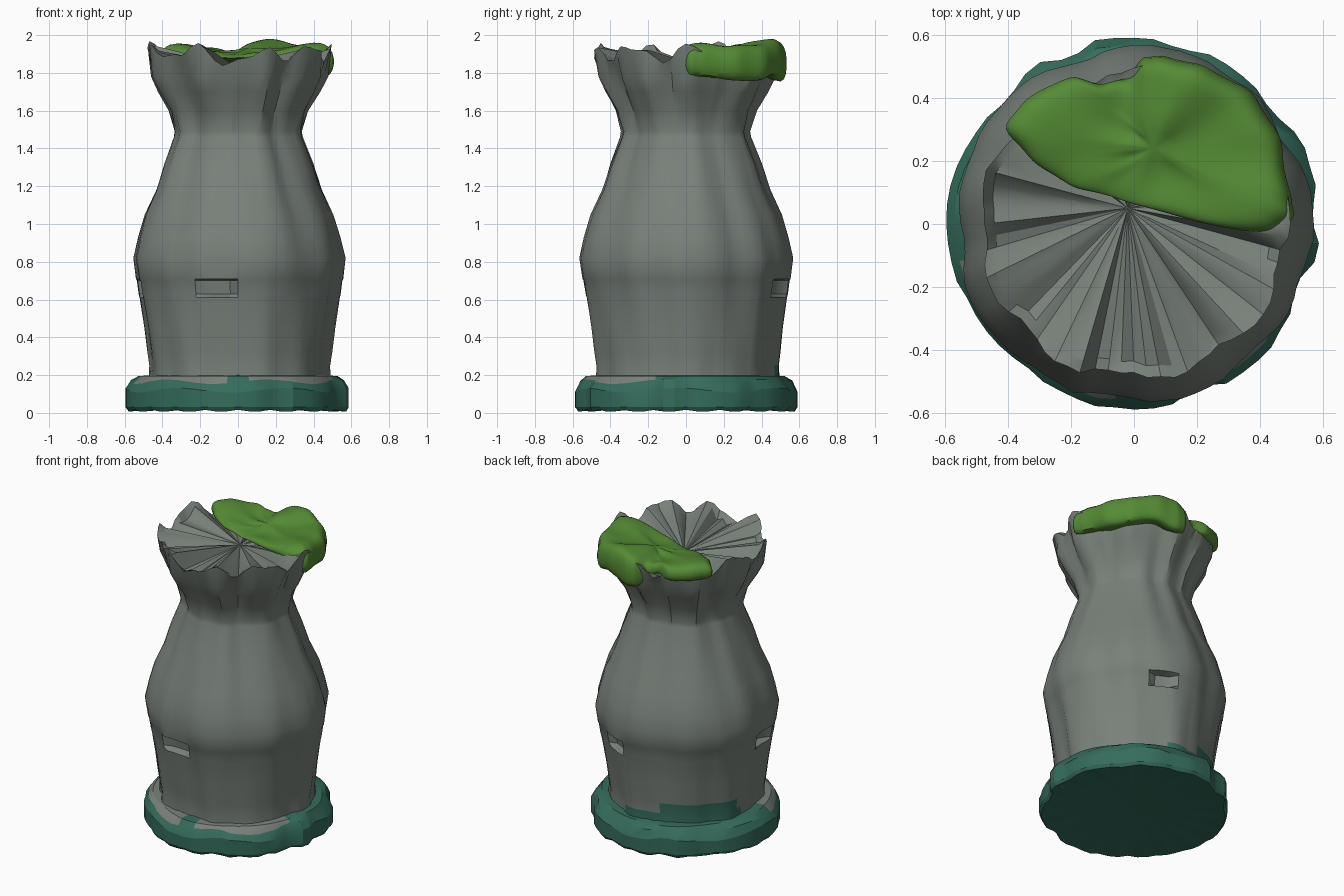
import bpy, bmesh, random
from math import sin, cos, pi, radians, degrees, atan2, hypot, exp

random.seed(7)
if "Cube" in bpy.data.objects:
    bpy.data.objects.remove(bpy.data.objects["Cube"], do_unlink=True)


def material(name, rgb):
    m = bpy.data.materials.new(name)
    m.use_nodes = True
    m.diffuse_color = (*rgb, 1)
    m.node_tree.nodes["Principled BSDF"].inputs["Base Color"].default_value = (*rgb, 1)
    return m


STONE = material("grey stone", (0.19, 0.22, 0.195))
TEAL = material("teal base", (0.035, 0.15, 0.108))
MOSS = material("green moss", (0.09, 0.26, 0.035))


def loft(name, rings, mats, start=None, end=None, angle=30):
    """Skin closed rings of equal length, with optional tip points."""
    bm = bmesh.new()
    rows = [[bm.verts.new(p) for p in ring] for ring in rings]
    n = len(rows[0])
    for a, b in zip(rows, rows[1:]):
        for i in range(n):
            j = (i + 1) % n
            bm.faces.new((a[i], a[j], b[j], b[i]))
    for tip, row in ((start, rows[0]), (end, rows[-1])):
        if tip:
            t = bm.verts.new(tip)
            for i in range(n):
                bm.faces.new((row[i], row[(i + 1) % n], t))
    bmesh.ops.recalc_face_normals(bm, faces=bm.faces)
    me = bpy.data.meshes.new(name)
    bm.to_mesh(me)
    bm.free()
    for m in mats:
        me.materials.append(m)
    ob = bpy.data.objects.new(name, me)
    bpy.context.collection.objects.link(ob)
    bpy.ops.object.select_all(action="DESELECT")
    ob.select_set(True)
    bpy.context.view_layer.objects.active = ob
    bpy.ops.object.shade_smooth_by_angle(angle=radians(angle))
    return ob


def bump(x, centre, width):
    return exp(-((x - centre) / width) ** 2)


def heading(p):
    return degrees(atan2(p.y, p.x)) % 360


# Vase body with pleats, flared neck and a shallow fan-shaped mouth
N = 72
PLEAT = [random.uniform(-1, 1) for _ in range(N)]
PROFILE = [(0.16, 0.48), (0.25, 0.475), (0.32, 0.485), (0.45, 0.5), (0.61, 0.525), (0.63, 0.53),
           (0.7, 0.54), (0.71, 0.545), (0.82, 0.56), (0.93, 0.535), (1.05, 0.5), (1.18, 0.44),
           (1.32, 0.395), (1.46, 0.34), (1.49, 0.335), (1.6, 0.365), (1.7, 0.42), (1.78, 0.455)]


def rim_height(a):
    d = degrees(a) % 360
    scallop = 0.035 * sin(9 * a + 1) + 0.02 * sin(16 * a + 2) + 0.012 * sin(5 * a)
    side = 0.03 * abs(cos(a)) + 0.02 * max(sin(a), 0)
    under_moss = 0.04 * bump(d, 70, 55)
    return 1.885 + scallop + side - under_moss


def wobble(a, z, i):
    w = 0.009 * sin(5 * a + 2 * z) + 0.007 * sin(9 * a + 1.3 - z) + 0.005 * sin(14 * a + 4 * z)
    w += 0.006 * PLEAT[i] * (0.6 + 0.4 * sin(3 * z + i))
    if 0.62 < z < 0.705:  # chipped ledges
        d = degrees(a)
        w -= 0.045 * (246 < d < 268 or 60 < d < 76 or 183 < d < 199)
    if z > 1.5:  # folds grow towards the rim
        w += (z - 1.5) * (0.07 * sin(9 * a + 1) + 0.04 * sin(16 * a + 2))
    return w


angles = [2 * pi * i / N for i in range(N)]
rings = []
for z, r in PROFILE:
    rings.append([((r + wobble(a, z, i)) * cos(a), (r + wobble(a, z, i)) * sin(a), z)
                  for i, a in enumerate(angles)])
rim = []
for i, a in enumerate(angles):
    r = 0.485 + 0.016 * sin(9 * a + 1) + 0.008 * PLEAT[i]
    rim.append((r * cos(a), r * sin(a), rim_height(a)))
rings.append(rim)
apex = (-0.02, 0.05, 1.84)
for t in (0.93, 0.6, 0.3):
    ring = []
    for i, (x, y, z) in enumerate(rim):
        fold = 0.035 * PLEAT[i] * t
        ring.append((apex[0] + (x - apex[0]) * t, apex[1] + (y - apex[1]) * t,
                     apex[2] + (z - apex[2]) * t + fold - 0.02 * t))
    rings.append(ring)
vase = loft("vase_body", rings, [STONE, TEAL], start=(0, 0, 0.16), end=apex, angle=32)
# Teal stain climbing the back of the body
for f in vase.data.polygons:
    c = f.center
    d = heading(c)
    top = 0.33 if 105 < d < 165 else 0.26
    if 75 < d < 172 and c.z < top:
        f.material_index = 1

# Chunky notched foot
M = 60
CHIPS = [random.choice((0, 0, 0, 0.012, 0.028)) for _ in range(M // 2)]
foot_rings = []
for row, (z, r) in enumerate([(0.01, 0.575), (0.03, 0.588), (0.12, 0.588), (0.165, 0.562), (0.195, 0.52), (0.2, 0.44)]):
    ring = []
    for i in range(M):
        a = 2 * pi * i / M
        rr = r + 0.008 * sin(4 * a + 1) + 0.005 * sin(7 * a) - CHIPS[i // 2] * (row < 4)
        dz = 0.012 * sin(6 * a + row) * (2 <= row < 4)
        ring.append((rr * cos(a), rr * sin(a), z + dz if row else 0.008 + 0.008 * (i % 3 == 0)))
    foot_rings.append(ring)
foot = loft("foot_ring", foot_rings, [TEAL, STONE], start=(0, 0, 0.05), end=(0, 0, 0.2), angle=25)
# Bare stone on the upper face at the front
for f in foot.data.polygons:
    d = heading(f.center)
    if f.center.z > 0.165 and (190 < d < 345) and not 262 < d < 274:
        f.material_index = 1

# Moss cushion draped over the back rim
OUTLINE = [(-0.41, 0.3), (-0.35, 0.39), (-0.2, 0.47), (-0.11, 0.44), (-0.02, 0.46), (0.03, 0.53),
           (0.1, 0.53), (0.22, 0.5), (0.37, 0.42), (0.46, 0.28), (0.485, 0.12), (0.51, 0.03),
           (0.45, -0.03), (0.3, -0.015), (0.1, 0.035), (-0.08, 0.09), (-0.2, 0.12), (-0.32, 0.2)]
points = []
for k, p in enumerate(OUTLINE):
    q = OUTLINE[(k + 1) % len(OUTLINE)]
    for s in range(3):
        t = s / 3
        points.append((p[0] + (q[0] - p[0]) * t, p[1] + (q[1] - p[1]) * t))
MID = (0.06, 0.24)


def moss_top(x, y):
    dx, dy = x - apex[0], y - apex[1]
    r = hypot(dx, dy)
    d = degrees(atan2(dy, dx))
    lobes = 0.04 * bump(d, 68, 16) - 0.03 * bump(d, 92, 8) + 0.025 * bump(d, 140, 15) + 0.02 * bump(d, 5, 15)
    return 1.885 + 0.13 * r + lobes * min(r / 0.35, 1) + 0.008 * sin(21 * x) * sin(25 * y)


def moss_low(x, y):
    out = min(max((hypot(x, y) - 0.38) / 0.08, 0), 1)
    drape = 0.13 if x > -0.05 else 0.04
    return 1.875 - drape * out * (0.85 + 0.15 * sin(20 * x))


def moss_ring(scale, level):
    ring = []
    for k, (px, py) in enumerate(points):
        s = scale * (1 + 0.012 * sin(k * 1.9))
        x, y = MID[0] + (px - MID[0]) * s, MID[1] + (py - MID[1]) * s
        ring.append((x, y, moss_low(x, y) + (moss_top(x, y) - moss_low(x, y)) * level))
    return ring


moss_rings = [moss_ring(s, h) for s, h in ((0.3, 1), (0.55, 1), (0.78, 1), (0.92, 0.95), (1.0, 0.7),
                                           (1.015, 0.35), (0.97, 0.05), (0.85, 0))]
moss = loft("moss_patch", moss_rings, [MOSS], start=(*MID, moss_top(*MID)), end=(*MID, 1.86), angle=70)
sub = moss.modifiers.new("soften", "SUBSURF")
sub.levels = sub.render_levels = 1
